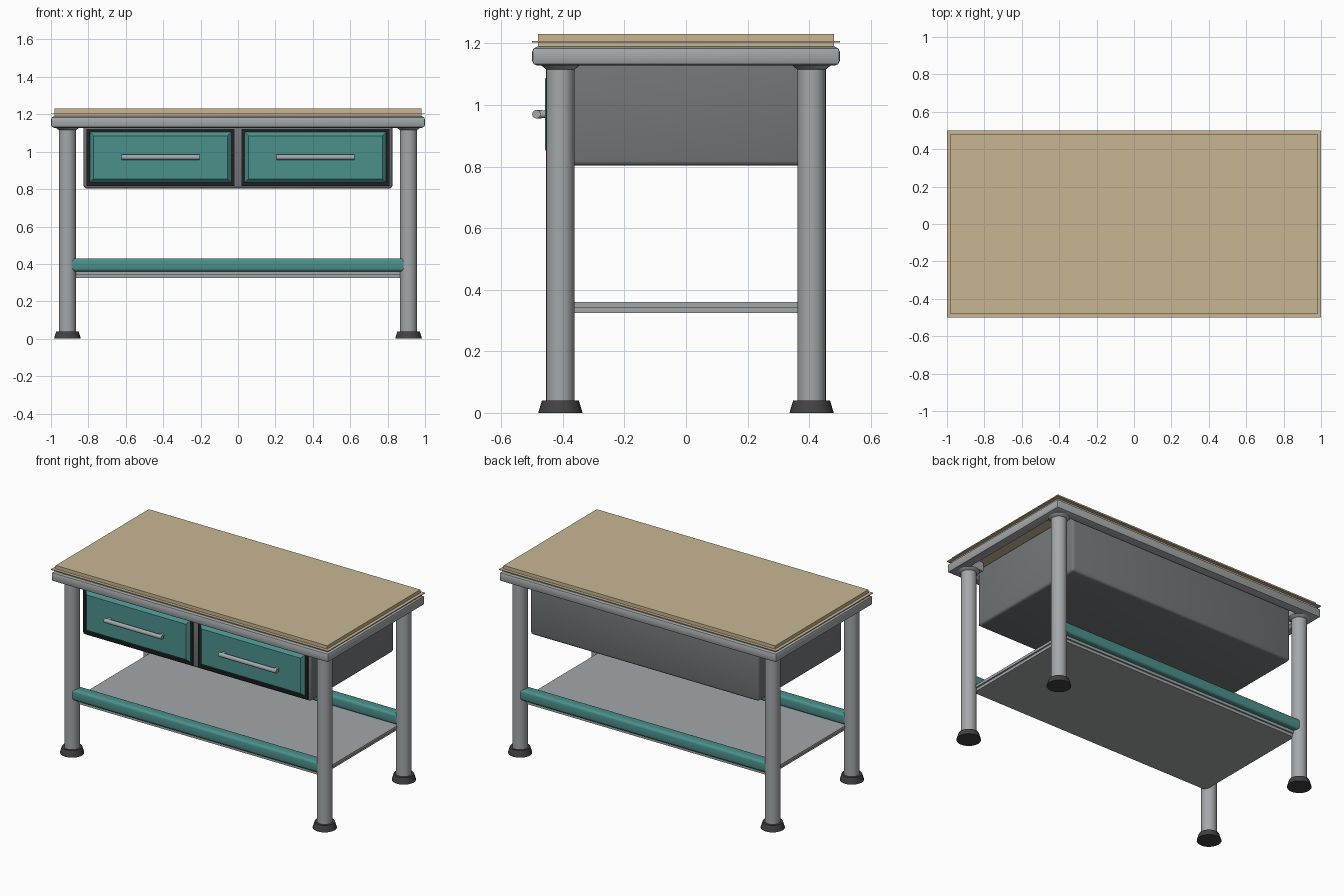
import bpy, bmesh
from mathutils import Matrix

if "Cube" in bpy.data.objects:
    bpy.data.objects.remove(bpy.data.objects["Cube"], do_unlink=True)


def material(name, rgb):
    m = bpy.data.materials.new(name)
    m.use_nodes = True
    color = (*rgb, 1)
    m.diffuse_color = color
    m.node_tree.nodes["Principled BSDF"].inputs["Base Color"].default_value = color
    return m


TAN = material("tan wood", (0.58, 0.47, 0.29))
STEEL = material("light steel", (0.37, 0.39, 0.40))
GREY = material("cabinet grey", (0.17, 0.185, 0.19))
TEAL = material("teal paint", (0.07, 0.28, 0.26))
RUBBER = material("dark rubber", (0.055, 0.052, 0.055))
BLACK = material("black trim", (0.014, 0.014, 0.014))


def finish(name, bm, mat, smooth=False):
    bmesh.ops.recalc_face_normals(bm, faces=bm.faces)
    mesh = bpy.data.meshes.new(name)
    bm.to_mesh(mesh)
    bm.free()
    mesh.materials.append(mat)
    obj = bpy.data.objects.new(name, mesh)
    bpy.context.collection.objects.link(obj)
    if smooth:
        bpy.ops.object.select_all(action="DESELECT")
        obj.select_set(True)
        bpy.context.view_layer.objects.active = obj
        bpy.ops.object.shade_smooth_by_angle(angle=0.7)
    return obj


def box(name, x, y, z, mat, bevel=0, segments=1, pick=None):
    """Box from (min, max) ranges; pick chooses the edges to bevel."""
    bm = bmesh.new()
    bmesh.ops.create_cube(bm, size=1)
    for v in bm.verts:
        v.co = [(a + b) / 2 + c * (b - a) for c, (a, b) in zip(v.co, (x, y, z))]
    if bevel:
        edges = [e for e in bm.edges if pick is None or pick(e)]
        bmesh.ops.bevel(bm, geom=edges, offset=bevel, segments=segments,
                        profile=0.5, affect="EDGES")
    return finish(name, bm, mat, segments > 1)


def cone(name, x, y, z, r1, r2, mat, axis="Z", sides=24):
    """Round part along an axis; z is the (min, max) range for vertical parts."""
    bm = bmesh.new()
    bmesh.ops.create_cone(bm, cap_ends=True, segments=sides, radius1=r1,
                          radius2=r2, depth=1)
    if axis == "Z":
        place = Matrix.Translation((x, y, sum(z) / 2)) @ Matrix.Diagonal((1, 1, z[1] - z[0], 1))
    elif axis == "X":
        place = (Matrix.Translation((sum(x) / 2, y, z)) @ Matrix.Rotation(1.5708, 4, "Y")
                 @ Matrix.Diagonal((1, 1, x[1] - x[0], 1)))
    else:
        place = (Matrix.Translation((x, sum(y) / 2, z)) @ Matrix.Rotation(1.5708, 4, "X")
                 @ Matrix.Diagonal((1, 1, y[1] - y[0], 1)))
    bmesh.ops.transform(bm, matrix=place, verts=bm.verts)
    return finish(name, bm, mat, True)


def vertical(e):
    return abs(e.verts[0].co.z - e.verts[1].co.z) > 0.01


def along_x(e):
    return abs(e.verts[0].co.x - e.verts[1].co.x) > 0.01


# Tabletop board with a thin edge lip
box("tabletop_board", (-0.98, 0.98), (-0.48, 0.48), (1.185, 1.23), TAN)
box("tabletop_lip", (-1, 1), (-0.5, 0.5), (1.203, 1.208), TAN, 0.02, pick=vertical)

# Chamfered tube frame under the board
profile = [(0, 1.145), (0, 1.172), (0.005, 1.184), (0.017, 1.19), (0.055, 1.19),
           (0.07, 1.172), (0.07, 1.145), (0.055, 1.128), (0.017, 1.128), (0.005, 1.133)]
bm = bmesh.new()
rings = [[bm.verts.new((sx * (1 - d), sy * (0.5 - d), z)) for d, z in profile]
         for sx, sy in ((-1, -1), (1, -1), (1, 1), (-1, 1))]
for i, ring in enumerate(rings):
    after = rings[(i + 1) % 4]
    for j in range(len(profile)):
        k = (j + 1) % len(profile)
        bm.faces.new((ring[j], after[j], after[k], ring[k]))
bmesh.ops.bevel(bm, geom=[e for e in bm.edges if vertical(e)
                          and all(abs(v.co.x) > 0.999 for v in e.verts)],
                offset=0.012, segments=2, profile=0.5, affect="EDGES")
finish("tabletop_frame", bm, STEEL, True)

# Legs, feet and mounting brackets
for sx, side in ((-1, "right"), (1, "left")):
    for sy, end in ((-1, "front"), (1, "back")):
        x, y = sx * 0.912, sy * 0.408
        tag = f"{end}_{side}"
        cone(f"{tag}_leg", x, y, (0.03, 1.185), 0.046, 0.046, STEEL)
        cone(f"{tag}_foot", x, y, (0, 0.04), 0.072, 0.06, RUBBER)
        cone(f"{tag}_collar", x, y, (1.115, 1.13), 0.046, 0.064, STEEL)
        box(f"{tag}_bracket", (x - 0.06, x + 0.06), (y - 0.06, y + 0.06),
            (1.129, 1.187), STEEL)

# Lower shelf with stepped edge, and the rails above it
box("shelf_tray", (-0.89, 0.89), (-0.41, 0.41), (0.343, 0.36), STEEL)
box("shelf_underside", (-0.88, 0.88), (-0.40, 0.40), (0.325, 0.343), STEEL)
for sy, end in ((-1, "front"), (1, "back")):
    y = sy * 0.408
    box(f"{end}_rail", (-0.89, 0.89), (y - 0.036, y + 0.036), (0.36, 0.43),
        TEAL, 0.015, 3, along_x)

# Drawer cabinet
box("cabinet_body", (-0.825, 0.825), (-0.43, 0.43), (0.803, 1.187), GREY, 0.016, 3)

# Drawers: black surround, raised panel and bar handle
for sx, side in ((-1, "right"), (1, "left")):
    x = sx * 0.414
    box(f"{side}_drawer_surround", (x - 0.395, x + 0.395), (-0.438, -0.425),
        (0.818, 1.122), BLACK)
    bm = bmesh.new()
    bmesh.ops.create_cube(bm, size=1)
    for v in bm.verts:
        inset = 0.022 if v.co.y < 0 else 0
        v.co = (x + v.co.x * 2 * (0.38 - inset),
                -0.458 if v.co.y < 0 else -0.436,
                0.97 + v.co.z * 2 * (0.137 - inset))
    finish(f"{side}_drawer_panel", bm, TEAL)
    cone(f"{side}_handle_bar", (x - 0.208, x + 0.208), -0.486, 0.97, 0.014, 0.014,
         STEEL, "X", 12)
    for s in (-1, 1):
        cone(f"{side}_handle_post", x + s * 0.19, (-0.488, -0.45), 0.97, 0.012, 0.014,
             STEEL, "Y", 12)
